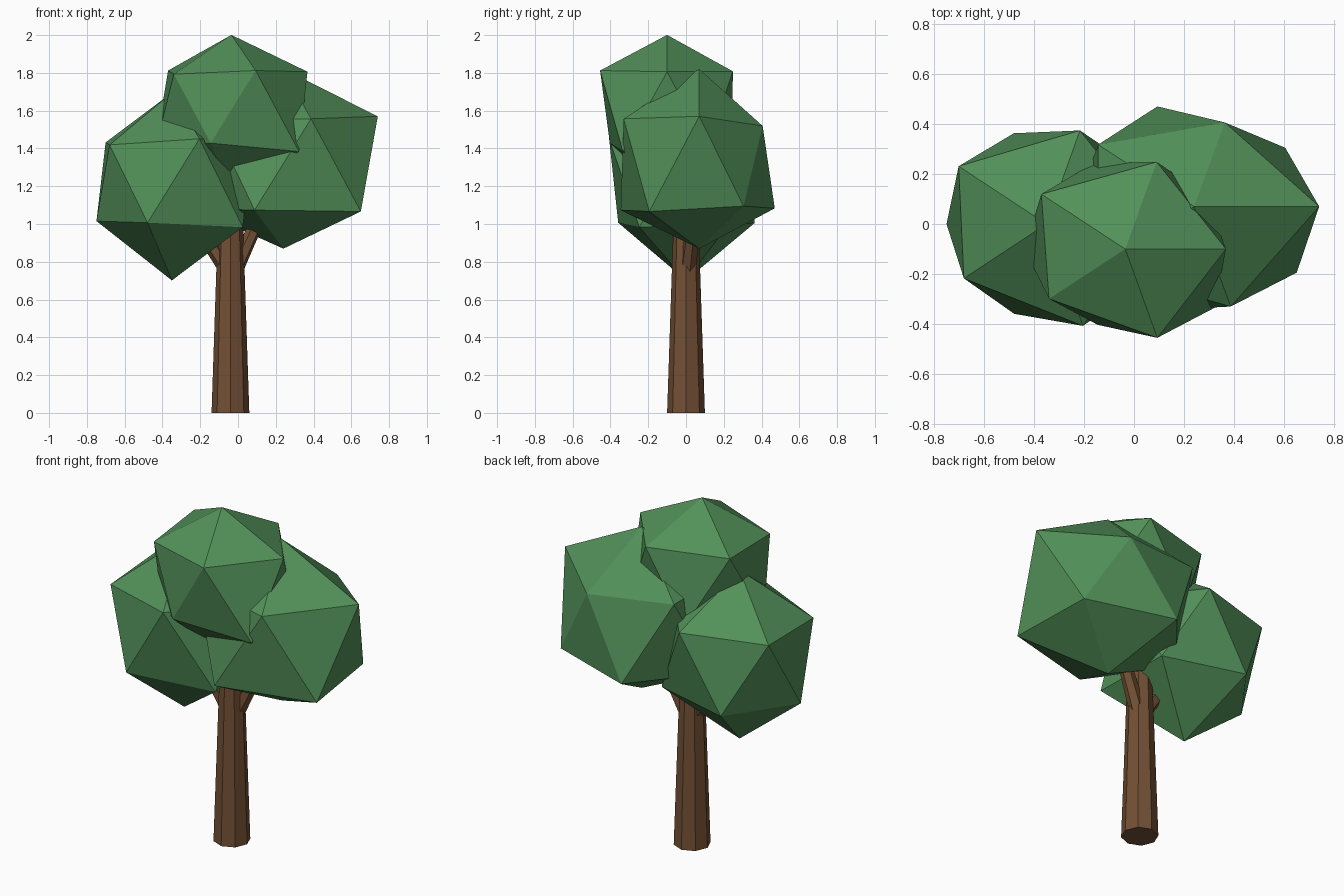
import bpy, bmesh
from mathutils import Vector

if "Cube" in bpy.data.objects:
    bpy.data.objects.remove(bpy.data.objects["Cube"])


def material(name, color):
    m = bpy.data.materials.new(name)
    m.diffuse_color = (*color, 1)
    m.use_nodes = True
    m.node_tree.nodes["Principled BSDF"].inputs["Base Color"].default_value = m.diffuse_color
    return m


bark = material("bark", (0.17, 0.08, 0.035))
leaves = material("leaves", (0.085, 0.28, 0.10))


def finish(bm, name, mat):
    mesh = bpy.data.meshes.new(name)
    bm.to_mesh(mesh)
    bm.free()
    mesh.materials.append(mat)
    obj = bpy.data.objects.new(name, mesh)
    bpy.context.collection.objects.link(obj)
    return obj


def limb(name, start, end, r1, r2, sides):
    """Tapered prism between two points."""
    start, end = Vector(start), Vector(end)
    axis = end - start
    bm = bmesh.new()
    bmesh.ops.create_cone(bm, cap_ends=True, segments=sides, radius1=r1,
                          radius2=r2, depth=axis.length)
    obj = finish(bm, name, bark)
    obj.location = (start + end) / 2
    obj.rotation_euler = axis.to_track_quat('Z', 'Y').to_euler()


def crown(name, center, radii, stretch):
    """Icosahedron with every corner pushed in or out a little."""
    bm = bmesh.new()
    bmesh.ops.create_icosphere(bm, subdivisions=1, radius=1)
    for v, s in zip(bm.verts, stretch):
        v.co = Vector([c * r * s for c, r in zip(v.co, radii)])
    finish(bm, name, leaves).location = center


# Trunk and its two forking branches
limb("trunk", (-0.04, 0, 0), (-0.04, 0, 1.05), 0.10, 0.065, 8)
limb("left_branch", (-0.05, 0, 0.75), (-0.30, 0, 1.12), 0.045, 0.03, 6)
limb("right_branch", (-0.02, 0.01, 0.75), (0.19, 0.06, 1.2), 0.045, 0.03, 6)

# Leaf masses: stretch runs bottom, lower ring, upper ring, top
crown("left_foliage", (-0.35, 0, 1.215), (0.48, 0.435, 0.48),
      (1.07, 1.08, 0.97, 0.93, 0.98, 1.0, 1.10, 0.95, 1.01, 1.01, 1.0, 1.0))
crown("right_foliage", (0.24, 0.07, 1.32), (0.53, 0.47, 0.53),
      (0.85, 1.07, 1.04, 1.0, 1.0, 0.95, 1.0, 1.0, 1.0, 0.84, 1.055, 0.945))
crown("top_foliage", (-0.035, -0.10, 1.605), (0.45, 0.405, 0.45),
      (1.0, 1.10, 0.88, 1.0, 1.0, 1.0, 1.03, 0.935, 1.03, 1.01, 1.0, 0.88))
